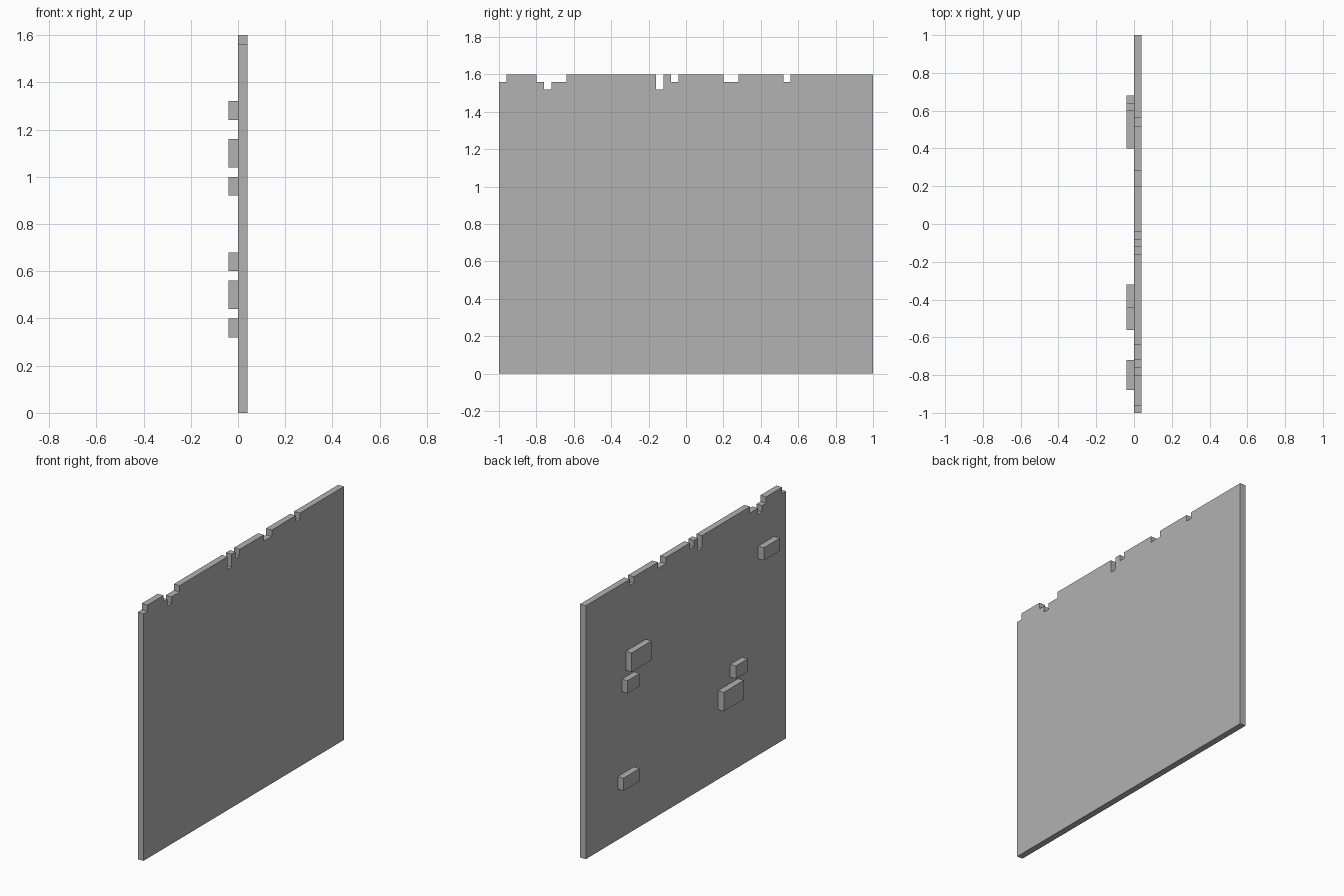
import bpy
import bmesh

cube = bpy.data.objects.get("Cube")
if cube:
    bpy.data.objects.remove(cube, do_unlink=True)

GREY = (0.445, 0.445, 0.445, 1.0)
mat = bpy.data.materials.new("plain grey")
mat.use_nodes = True
mat.diffuse_color = GREY
mat.node_tree.nodes["Principled BSDF"].inputs["Base Color"].default_value = GREY

THICK = 0.04
HEIGHT = 1.6
STEP = 0.04


def add_prism(name, outline, x0, x1):
    """Extrude a closed (y, z) outline from x0 to x1."""
    bm = bmesh.new()
    face = bm.faces.new([bm.verts.new((x0, y, z)) for y, z in outline])
    extruded = bmesh.ops.extrude_face_region(bm, geom=[face])["geom"]
    moved = [g for g in extruded if isinstance(g, bmesh.types.BMVert)]
    bmesh.ops.translate(bm, verts=moved, vec=(x1 - x0, 0, 0))
    bmesh.ops.recalc_face_normals(bm, faces=bm.faces)
    mesh = bpy.data.meshes.new(name)
    bm.to_mesh(mesh)
    bm.free()
    mesh.materials.append(mat)
    obj = bpy.data.objects.new(name, mesh)
    bpy.context.collection.objects.link(obj)
    return obj


# Wall panel: chipped top edge as (start y, end y, depth in steps)
chips = [(-1, -0.96, 1), (-0.80, -0.76, 1), (-0.76, -0.72, 2),
         (-0.72, -0.64, 1), (-0.16, -0.12, 2), (-0.08, -0.04, 1),
         (0.20, 0.28, 1), (0.52, 0.56, 1)]
top = [(-1, HEIGHT)]
for start, end, depth in chips:
    low = HEIGHT - depth * STEP
    top += [(start, HEIGHT), (start, low), (end, low), (end, HEIGHT)]
top.append((1, HEIGHT))

# Drop points shared by touching chips and the panel corner
outline = [(-1, 0)]
for i, p in enumerate(top):
    inside = any(p[1] == HEIGHT and
                 (s == p[0] and (s == -1 or any(e2 == s for _, e2, _ in chips))
                  or e == p[0] and any(s2 == e for s2, _, _ in chips))
                 for s, e, _ in chips)
    if not inside:
        outline.append(p)
outline.append((1, 0))
add_prism("wall_panel", outline, 0, THICK)

# Raised bricks on one side: (y min, y max, z min, z max)
bricks = [(-0.88, -0.72, 1.24, 1.32), (0.40, 0.60, 1.04, 1.16),
          (0.52, 0.64, 0.92, 1.00), (-0.56, -0.44, 0.60, 0.68),
          (-0.52, -0.32, 0.44, 0.56), (0.52, 0.68, 0.32, 0.40)]
for i, (y0, y1, z0, z1) in enumerate(bricks, 1):
    add_prism(f"raised_brick_{i}",
              [(y0, z0), (y1, z0), (y1, z1), (y0, z1)], -THICK, 0)
